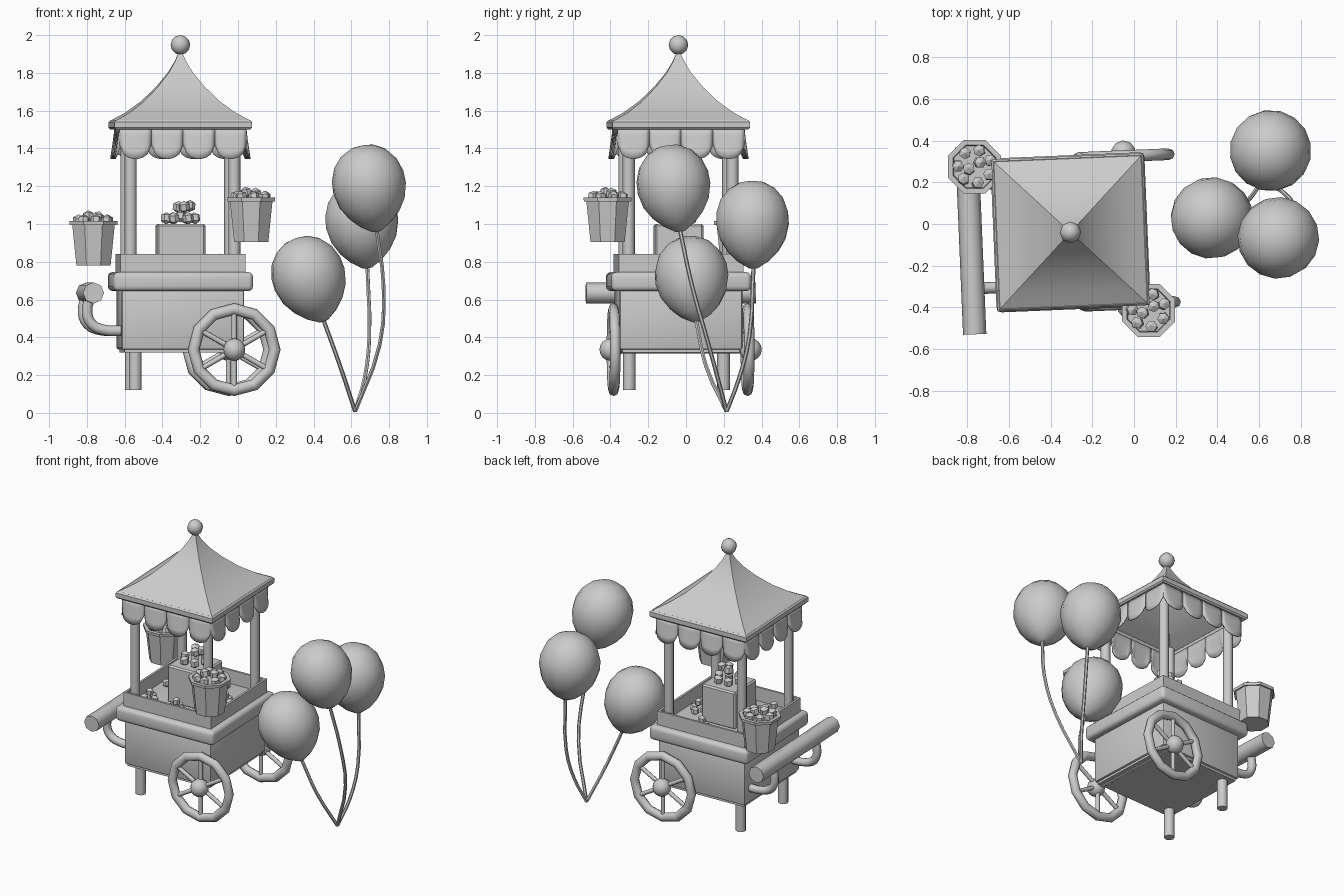
import bpy, bmesh, math, random
from mathutils import Matrix, Vector

random.seed(4)
if "Cube" in bpy.data.objects:
    bpy.data.objects.remove(bpy.data.objects["Cube"], do_unlink=True)

GREY = bpy.data.materials.new("plain_grey")
GREY.use_nodes = True
GREY.diffuse_color = (0.6, 0.6, 0.6, 1)
GREY.node_tree.nodes["Principled BSDF"].inputs["Base Color"].default_value = (0.6, 0.6, 0.6, 1)

# The cart stands slightly turned; its parts are modelled around its own axis
CART = Matrix.Translation((-0.305, -0.04, 0)) @ Matrix.Rotation(math.radians(2.4), 4, 'Z')
WORLD = Matrix.Identity(4)
T = Matrix.Translation


def add_mesh(name, mesh, space=CART, angle=50):
    mesh.transform(space)
    mesh.materials.clear()
    mesh.materials.append(GREY)
    ob = bpy.data.objects.new(name, mesh)
    bpy.context.collection.objects.link(ob)
    bpy.ops.object.select_all(action='DESELECT')
    ob.select_set(True)
    bpy.context.view_layer.objects.active = ob
    bpy.ops.object.shade_smooth_by_angle(angle=math.radians(angle))
    return ob


def finish(name, bm, space=CART, angle=50):
    bmesh.ops.recalc_face_normals(bm, faces=bm.faces)
    mesh = bpy.data.meshes.new(name)
    bm.to_mesh(mesh)
    bm.free()
    return add_mesh(name, mesh, space, angle)


def box(name, half, z0, z1, bevel=0.0, segs=3):
    bm = bmesh.new()
    bmesh.ops.create_cube(bm, size=1, matrix=T((0, 0, (z0 + z1) / 2))
                          @ Matrix.Diagonal((2 * half, 2 * half, z1 - z0, 1)))
    if bevel:
        bmesh.ops.bevel(bm, geom=bm.edges[:], offset=bevel, segments=segs,
                        profile=0.5, affect='EDGES')
    return finish(name, bm, angle=35)


def tube(name, points, radius, space=CART, sides=8, smooth=True, ends=True):
    """Round tube along a path, converted to a mesh."""
    curve = bpy.data.curves.new(name, 'CURVE')
    curve.dimensions = '3D'
    curve.bevel_depth = radius
    curve.bevel_resolution = sides // 2 - 2
    curve.use_fill_caps = ends
    spline = curve.splines.new('BEZIER' if smooth else 'POLY')
    pts = spline.bezier_points if smooth else spline.points
    pts.add(len(points) - 1)
    for p, co in zip(pts, points):
        if smooth:
            p.co = co
            p.handle_left_type = p.handle_right_type = 'AUTO'
        else:
            p.co = (*co, 1)
    curve.resolution_u = 3
    tmp = bpy.data.objects.new(name + "_path", curve)
    mesh = bpy.data.meshes.new_from_object(tmp)
    bpy.data.objects.remove(tmp)
    return add_mesh(name, mesh, space)


def ball(name, at, r, segs=10, rings=6):
    bm = bmesh.new()
    bmesh.ops.create_uvsphere(bm, u_segments=segs, v_segments=rings, radius=r, matrix=T(at))
    return finish(name, bm)


def lathe(name, profile, segs, space, angle=50):
    """Revolve (radius, height) pairs around z."""
    bm = bmesh.new()
    vs = [bm.verts.new((r, 0, z)) for r, z in profile]
    es = [bm.edges.new(pair) for pair in zip(vs, vs[1:])]
    bmesh.ops.spin(bm, geom=vs + es, axis=(0, 0, 1), cent=(0, 0, 0),
                   angle=2 * math.pi, steps=segs)
    bmesh.ops.remove_doubles(bm, verts=bm.verts, dist=1e-4)
    return finish(name, bm, space, angle)


def popcorn(name, spots, space=CART, r=0.033):
    bm = bmesh.new()
    for p in spots:
        turn = Matrix.Rotation(random.uniform(0, 3), 4, 'Z') @ Matrix.Rotation(random.uniform(-0.3, 0.3), 4, 'X')
        bmesh.ops.create_uvsphere(bm, u_segments=6, v_segments=3, radius=r, matrix=T(p) @ turn)
    return finish(name, bm, space, 20)


def square_loft(name, rings):
    """Stack of (half width, height) squares joined by walls."""
    bm = bmesh.new()
    loops = [[bm.verts.new((sx * h, sy * h, z)) for sx, sy in ((-1, -1), (1, -1), (1, 1), (-1, 1))]
             for h, z in rings]
    for a, b in zip(loops, loops[1:]):
        for i in range(4):
            j = (i + 1) % 4
            bm.faces.new((a[i], a[j], b[j], b[i]))
    return finish(name, bm, angle=25)


# Cart body, counter lip and open tray
box("cart_body", 0.325, 0.335, 0.66, 0.012, 2)
box("body_base_trim", 0.31, 0.32, 0.345)
box("counter_lip", 0.37, 0.645, 0.745, 0.025)
square_loft("tray_wall", [(0.33, 0.74), (0.33, 0.84), (0.315, 0.84), (0.315, 0.74)])

# Posts and legs
for sx in (-1, 1):
    for sy in (-1, 1):
        tube("roof_post", [(sx * 0.275, sy * 0.275, 0.7), (sx * 0.275, sy * 0.275, 1.52)], 0.032, smooth=False)
for sy in (-1, 1):
    tube("cart_leg", [(-0.25, sy * 0.25, 0.12), (-0.25, sy * 0.25, 0.36)], 0.034, smooth=False)

# Canopy: concave roof shell, rounded trim and finial
square_loft("canopy_roof", [(0.36, 1.545), (0.28, 1.59), (0.2, 1.65), (0.125, 1.725),
                            (0.065, 1.8), (0.03, 1.86), (0.004, 1.92)])
trim = [(0.345, 1.505), (0.356, 1.5), (0.365, 1.51), (0.365, 1.54), (0.356, 1.55), (0.345, 1.545)]
square_loft("canopy_trim", trim + trim[:1])
ball("canopy_finial", (0, 0, 1.948), 0.052, 8, 6)


# Scalloped valance, four bulging flaps on each side
def valance():
    bm = bmesh.new()
    cols, rows, base, count = 8, 4, 0.336, 4
    width = 2 * base / count
    for side in range(4):
        turn = Matrix.Rotation(side * math.pi / 2, 4, 'Z')
        for flap in range(count):
            grid = []
            for c in range(cols + 1):
                s = c / cols
                arc = math.sqrt(max(0, 1 - (2 * s - 1) ** 2))
                drop = 0.095 + 0.07 * arc
                grid.append([bm.verts.new(turn @ Vector((
                    -base + (flap + s) * width, -base - 0.025 * arc * r / rows,
                    1.51 - drop * r / rows))) for r in range(rows + 1)])
            for a, b in zip(grid, grid[1:]):
                for r in range(rows):
                    bm.faces.new((a[r], a[r + 1], b[r + 1], b[r]))
    ob = finish("canopy_valance", bm)
    ob.modifiers.new("cloth_thickness", 'SOLIDIFY').thickness = 0.008


valance()

# Wheels with six spokes, hubs and a shared axle
AXLE_X, AXLE_Z, WHEEL_Y = 0.27, 0.335, 0.355
for sy in (-1, 1):
    upright = T((AXLE_X, sy * WHEEL_Y, AXLE_Z)) @ Matrix.Rotation(math.pi / 2, 4, 'X')
    section = [(0.215 + 0.031 * math.cos(a), 0.028 * math.sin(a))
               for a in (i * math.pi / 4 for i in range(9))]
    lathe("wheel_rim", section, 12, CART @ upright, 50)
    for k in range(3):
        a = math.pi / 2 + k * math.pi / 3
        d = Vector((math.cos(a), math.sin(a), 0)) * 0.2
        tube("wheel_spokes", [-d, d], 0.014, CART @ upright, smooth=False)
    ball("wheel_hub", (AXLE_X, sy * (WHEEL_Y + 0.015), AXLE_Z), 0.06, 10, 8)
tube("wheel_axle", [(AXLE_X, -WHEEL_Y, AXLE_Z), (AXLE_X, WHEEL_Y, AXLE_Z)], 0.02, smooth=False)

# Push handle on two curved arms
for sy in (-1, 1):
    y = sy * 0.25
    tube("handle_arm", [(-0.3, y, 0.435), (-0.42, y, 0.44), (-0.48, y, 0.47),
                        (-0.505, y, 0.53), (-0.485, y, 0.63)], 0.028)
tube("push_handle", [(-0.48, -0.47, 0.635), (-0.48, 0.43, 0.635)], 0.056, smooth=False)

# Popcorn bin, with a heap on top and loose pieces in the tray
box("popcorn_bin", 0.128, 0.74, 1.0, 0.01, 1)
heap = [(0.075 * math.cos(k * 1.05), 0.075 * math.sin(k * 1.05), 1.03) for k in range(6)]
popcorn("bin_popcorn", heap + [(0, 0, 1.04), (-0.01, 0.02, 1.09), (0.05, 0, 1.095), (0.02, -0.03, 1.09)])
loose = []
for cx, cy in ((-0.22, -0.2), (-0.22, 0.06), (0.0, -0.23), (0.21, 0.02), (0.05, 0.23), (0.2, -0.2)):
    loose += [(cx + dx, cy + dy, z) for dx, dy, z in
              ((-0.035, 0, 0.77), (0.035, 0.01, 0.77), (0, 0.05, 0.77), (0, 0.01, 0.815))]
popcorn("tray_popcorn", loose, r=0.028)

# Two octagonal buckets of popcorn hung beside the posts
for at in ((-0.765, 0.275, 0.78), (0.07, -0.415, 0.905)):
    spot = T(at) @ Matrix.Rotation(math.pi / 8, 4, 'Z')
    lathe("bucket", [(0, 0), (0.098, 0), (0.122, 0.218), (0.136, 0.215), (0.138, 0.235),
                     (0.112, 0.235), (0.108, 0.2), (0, 0.2)], 8, spot, 30)
    ring = [(0.08 * math.cos(k * 0.9), 0.08 * math.sin(k * 0.9), 0.238) for k in range(7)]
    popcorn("bucket_popcorn", ring + [(-0.03, 0, 0.26), (0.03, 0.01, 0.255)], spot)

# Balloons: neck position, body centre and the string's middle points
KNOT = (0.62, 0.215, 0.008)
BALLOONS = [
    ((0.455, 0.055, 0.485), (0.375, 0.03, 0.72), [(0.54, 0.105, 0.25)]),
    ((0.685, 0.357, 0.765), (0.655, 0.352, 1.02), [(0.695, 0.335, 0.4), (0.67, 0.28, 0.18)]),
    ((0.735, -0.03, 0.96), (0.695, -0.065, 1.2), [(0.77, 0.03, 0.68), (0.75, 0.12, 0.36)]),
]
EGG = [(0, 0), (0.025, 0.002), (0.085, 0.04), (0.135, 0.09), (0.175, 0.155), (0.195, 0.235),
       (0.192, 0.3), (0.168, 0.37), (0.122, 0.425), (0.065, 0.457), (0, 0.467)]
for neck, centre, mids in BALLOONS:
    axis = Vector(centre) - Vector(neck)
    lean = axis.to_track_quat('Z', 'Y').to_matrix().to_4x4()
    lathe("balloon", EGG, 16, T(neck) @ lean, 60)
    tube("balloon_string", [neck, *mids, KNOT], 0.011, WORLD, sides=6)
